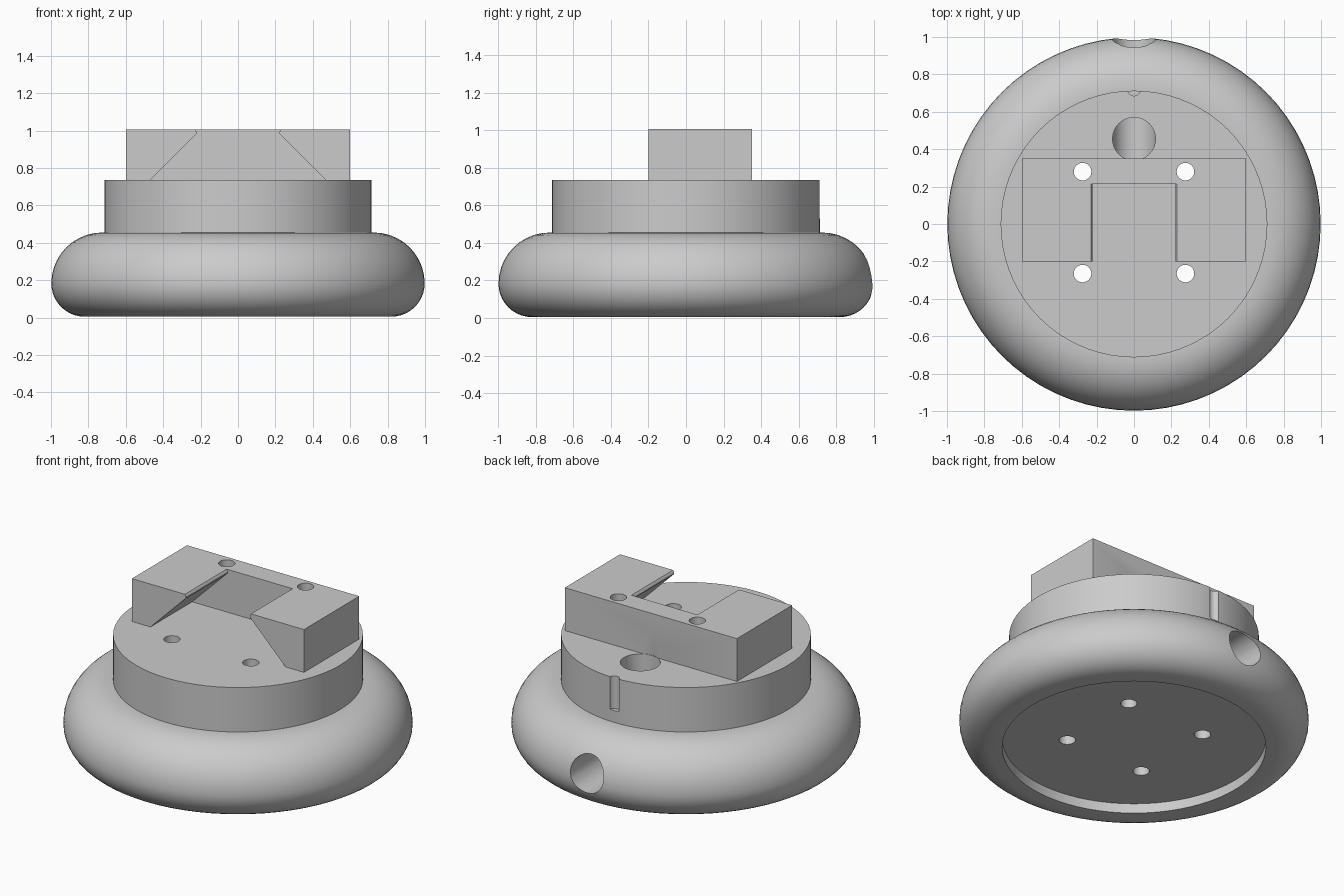
import bpy, bmesh, math
from mathutils import Matrix, Vector

cube = bpy.data.objects.get("Cube")
if cube:
    bpy.data.objects.remove(cube, do_unlink=True)

grey = bpy.data.materials.new("light grey plastic")
grey.use_nodes = True
tone = (0.6, 0.6, 0.6, 1)
grey.diffuse_color = tone
grey.node_tree.nodes["Principled BSDF"].inputs["Base Color"].default_value = tone


def finish(bm, name):
    bmesh.ops.recalc_face_normals(bm, faces=bm.faces)
    mesh = bpy.data.meshes.new(name)
    bm.to_mesh(mesh)
    bm.free()
    mesh.materials.append(grey)
    obj = bpy.data.objects.new(name, mesh)
    bpy.context.collection.objects.link(obj)
    return obj


def lathe(name, profile, steps=72):
    bm = bmesh.new()
    verts = [bm.verts.new((r, 0, z)) for r, z in profile]
    edges = [bm.edges.new(pair) for pair in zip(verts, verts[1:])]
    bmesh.ops.spin(bm, geom=verts + edges, axis=(0, 0, 1), cent=(0, 0, 0),
                   angle=math.tau, steps=steps)
    bmesh.ops.remove_doubles(bm, verts=bm.verts, dist=1e-4)
    return finish(bm, name)


def extrude_y(name, outline, y0, y1):
    bm = bmesh.new()
    face = bm.faces.new([bm.verts.new((x, y0, z)) for x, z in outline])
    grown = bmesh.ops.extrude_face_region(bm, geom=[face])["geom"]
    moved = [v for v in grown if isinstance(v, bmesh.types.BMVert)]
    bmesh.ops.translate(bm, verts=moved, vec=(0, y1 - y0, 0))
    return finish(bm, name)


def rod(name, start, end, r0, r1=None, segments=32):
    a, b = Vector(start), Vector(end)
    turn = (b - a).to_track_quat("Z", "Y").to_matrix().to_4x4()
    bm = bmesh.new()
    bmesh.ops.create_cone(bm, cap_ends=True, segments=segments, radius1=r0,
                          radius2=r0 if r1 is None else r1, depth=(b - a).length,
                          matrix=Matrix.Translation((a + b) / 2) @ turn)
    return finish(bm, name)


def cut(obj, cutters):
    bpy.context.view_layer.objects.active = obj
    for cutter in cutters:
        mod = obj.modifiers.new("cut", "BOOLEAN")
        mod.operation, mod.solver, mod.object = "DIFFERENCE", "EXACT", cutter
        bpy.ops.object.modifier_apply(modifier=mod.name)


def arc(cx, cz, radius, a0, a1, n=10):
    angles = [math.radians(a0 + (a1 - a0) * i / n) for i in range(n + 1)]
    return [(cx + radius * math.cos(a), cz + radius * math.sin(a)) for a in angles]


TOP = 0.735   # collar top
DECK = 0.455  # top of rounded base

# Rounded base with raised collar and a shallow recess underneath
base = lathe("rounded_base", [(0, 0.066), (0.753, 0.066), (0.753, 0.005)]
             + arc(0.82, 0.183, 0.178, -90, 0)
             + arc(0.726, 0.183, 0.272, 0, 90)[1:]
             + [(0.713, DECK), (0.713, TOP), (0, TOP)])

# Mounting block with a dovetail pocket open to the front
block = extrude_y("dovetail_block",
                  [(-0.6, TOP), (0.6, TOP), (0.6, 1.005), (-0.6, 1.005)], -0.2, 0.35)
half = [(0.48, TOP - 0.01), (0.47, TOP), (0.222, 0.983), (0.222, 0.993), (0.23, 1.005),
        (0.23, 1.05)]
pocket = extrude_y("pocket_cutter", half + [(-x, z) for x, z in reversed(half)],
                   -0.3, 0.215)

# Four screw holes through everything
screws = [rod("screw_cutter", (x, y, -0.1), (x, y, 1.2), 0.047)
          for x in (-0.275, 0.275) for y in (-0.265, 0.28)]

# Cable channel: side tunnel, vertical shaft, and its taper into the block
tunnel = rod("tunnel_cutter", (0, 0.34, 0.23), (0, 1.2, 0.23), 0.115)
shaft = rod("shaft_cutter", (0, 0.455, 0.23), (0, 0.455, 0.8), 0.115)
taper = rod("taper_cutter", (0, 0.455, TOP - 0.01), (0, 0.455, 0.9), 0.118, 0.103)

# Small alignment notch at the back of the collar
notch = rod("notch_cutter", (0, 0.718, 0.53), (0, 0.718, 0.9), 0.033, segments=20)

cut(base, screws + [tunnel, shaft, notch])
cut(block, [pocket, taper] + screws)

for cutter in screws + [tunnel, shaft, taper, notch, pocket]:
    bpy.data.objects.remove(cutter, do_unlink=True)

# Smooth curved walls, crisp edges
for obj in (base, block):
    bpy.ops.object.select_all(action="DESELECT")
    obj.select_set(True)
    bpy.context.view_layer.objects.active = obj
    bpy.ops.object.shade_smooth_by_angle(angle=math.radians(30))
